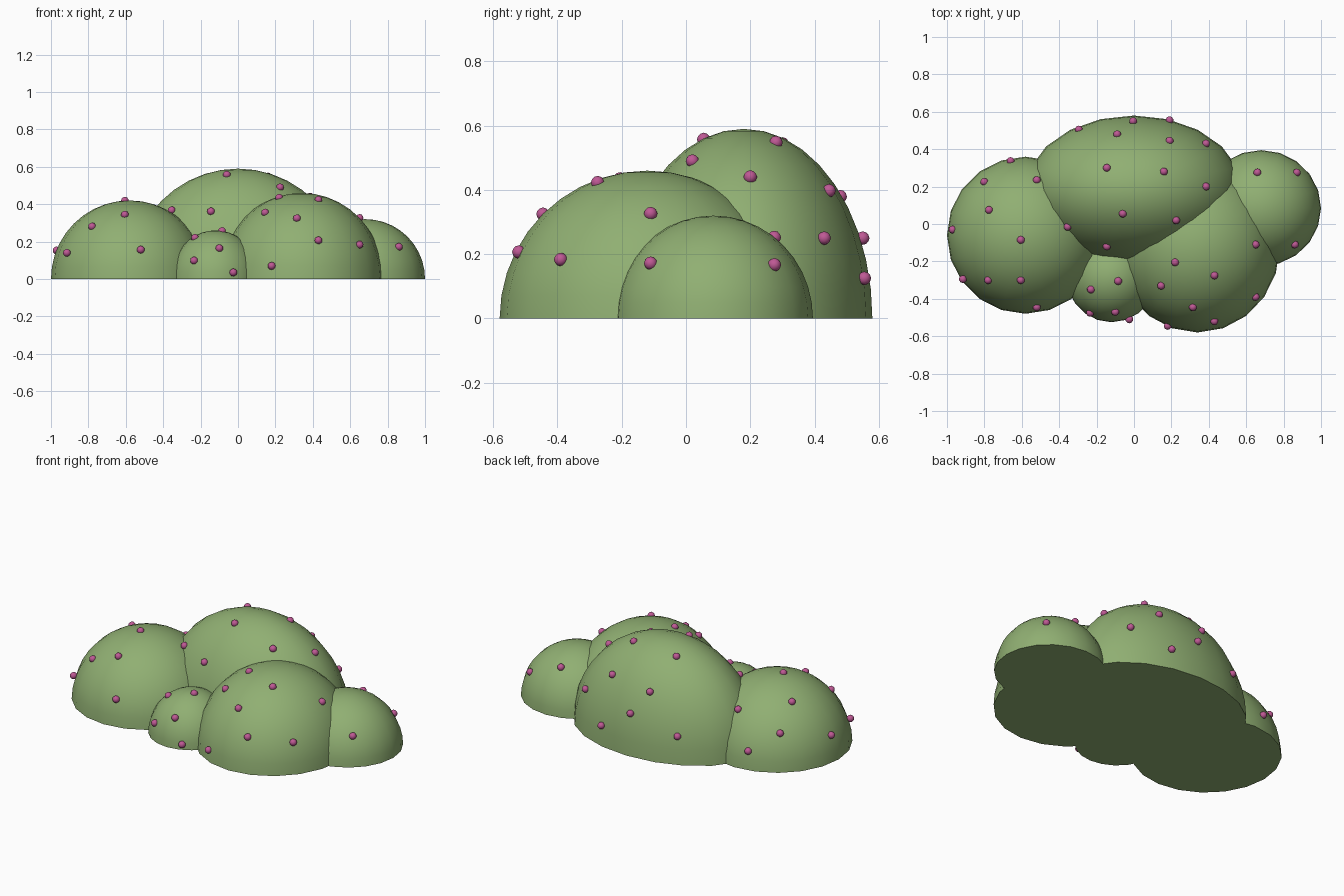
import bpy, bmesh, math
from mathutils import Vector

if "Cube" in bpy.data.objects:
    bpy.data.objects.remove(bpy.data.objects["Cube"])


def material(name, rgb):
    m = bpy.data.materials.new(name)
    m.diffuse_color = (*rgb, 1)
    m.use_nodes = True
    m.node_tree.nodes["Principled BSDF"].inputs["Base Color"].default_value = m.diffuse_color
    return m


GREEN = material("leaf_green", (0.28, 0.43, 0.17))
PINK = material("berry_pink", (0.52, 0.10, 0.30))

# mounds: name, centre x, y, radii x, y, z
MOUNDS = [
    ("back_mound", 0.0, 0.18, 0.58, 0.40, 0.59),
    ("left_mound", -0.58, -0.06, 0.42, 0.42, 0.42),
    ("right_mound", 0.34, -0.12, 0.44, 0.46, 0.46),
    ("far_right_mound", 0.68, 0.085, 0.32, 0.31, 0.32),
    ("small_front_mound", -0.12, -0.285, 0.24, 0.24, 0.26),
]

# berries: x, y and, near the rim, a height
BERRIES = [
    (-.66, .337), (-.80, .225), (-.52, .235), (-.775, .075), (-.97, -.03),
    (-.605, -.085), (-.915, -.295, .14), (-.78, -.30), (-.605, -.30),
    (-.52, -.445), (-.355, -.015),
    (-.295, .505), (-.005, .55, .25), (.19, .555, .125), (-.09, .48),
    (.19, .445), (.385, .43, .25), (-.145, .30), (.16, .28), (.385, .20),
    (-.06, .055), (.225, .02), (-.145, -.12),
    (-.23, -.35), (-.085, -.305), (-.235, -.475), (-.10, -.47),
    (-.025, -.51, .035),
    (.22, -.205), (.145, -.33), (.43, -.275), (.65, -.11), (.65, -.39),
    (.315, -.445), (.43, -.52), (.18, -.545, .07),
    (.66, .275), (.87, .275), (.86, -.11),
]


def add_object(name, bm, mat):
    me = bpy.data.meshes.new(name)
    bm.to_mesh(me)
    bm.free()
    me.materials.append(mat)
    ob = bpy.data.objects.new(name, me)
    bpy.context.collection.objects.link(ob)
    bpy.ops.object.select_all(action='DESELECT')
    ob.select_set(True)
    bpy.context.view_layer.objects.active = ob
    bpy.ops.object.shade_smooth_by_angle(angle=math.radians(40))
    return ob


# half-ellipsoid mound with a flat base
def mound(name, x, y, rx, ry, rz):
    bm = bmesh.new()
    bmesh.ops.create_uvsphere(bm, u_segments=20, v_segments=20, radius=1)
    bmesh.ops.delete(bm, geom=[v for v in bm.verts if v.co.z < -1e-4], context='VERTS')
    bmesh.ops.holes_fill(bm, edges=[e for e in bm.edges if e.is_boundary], sides=0)
    bmesh.ops.recalc_face_normals(bm, faces=bm.faces)
    bmesh.ops.scale(bm, vec=(rx, ry, rz), verts=bm.verts)
    ob = add_object(name, bm, GREEN)
    ob.location = (x, y, 0)


# height of the topmost mound surface over a point
def surface_height(px, py):
    return max(rz * math.sqrt(max(0, 1 - ((px - x) / rx) ** 2 - ((py - y) / ry) ** 2))
               for _, x, y, rx, ry, rz in MOUNDS)


for m in MOUNDS:
    mound(*m)

# small round berries set on the surface
bm = bmesh.new()
for b in BERRIES:
    z = b[2] if len(b) == 3 else surface_height(b[0], b[1])
    ball = bmesh.ops.create_icosphere(bm, subdivisions=2, radius=0.021)
    bmesh.ops.translate(bm, vec=Vector((b[0], b[1], z)), verts=ball["verts"])
add_object("berries", bm, PINK)
